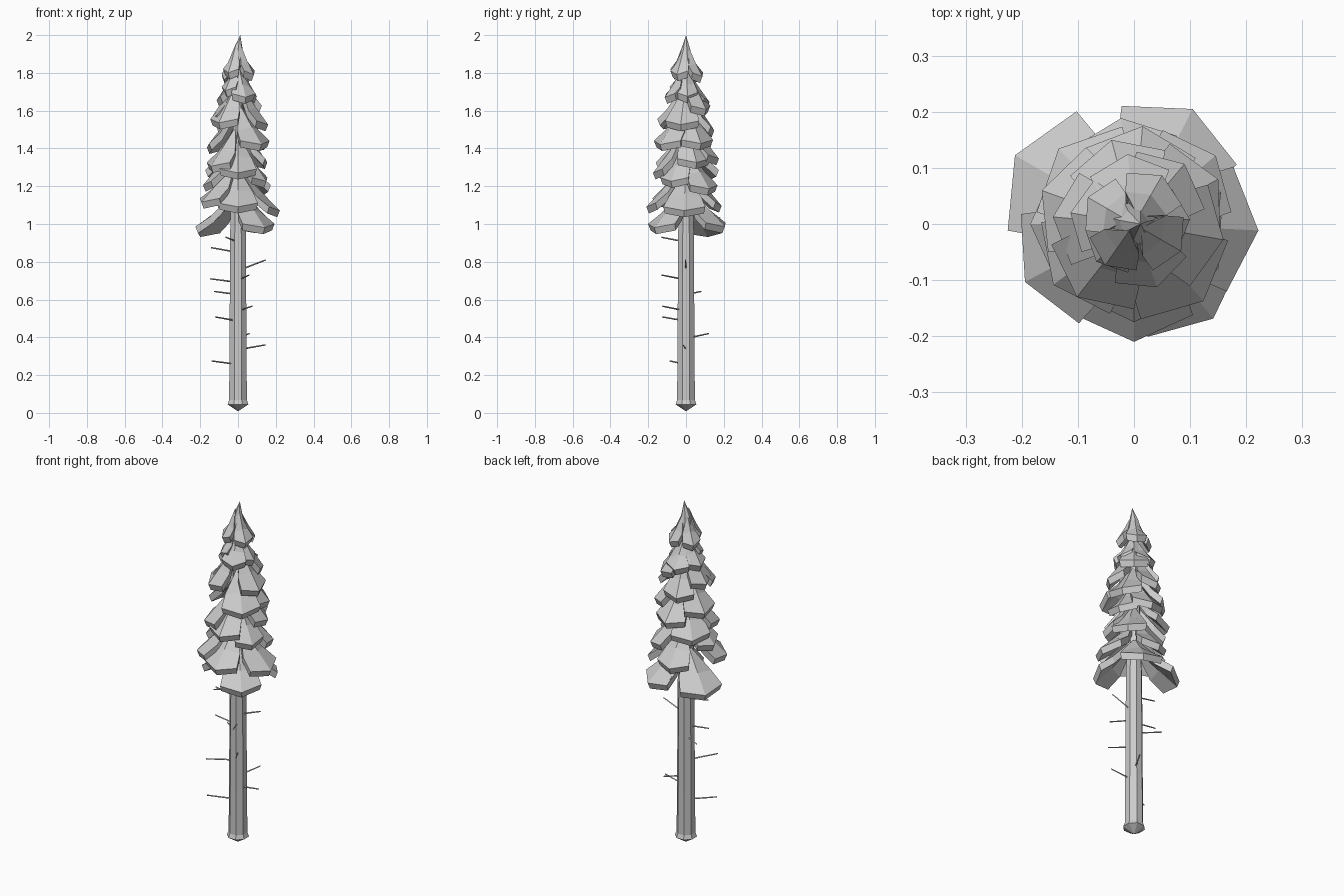
import bpy, bmesh
from math import sin, cos, pi, radians
from mathutils import Vector

if "Cube" in bpy.data.objects:
    bpy.data.objects.remove(bpy.data.objects["Cube"])


def make(name, bm):
    bmesh.ops.recalc_face_normals(bm, faces=bm.faces)
    me = bpy.data.meshes.new(name)
    bm.to_mesh(me)
    bm.free()
    ob = bpy.data.objects.new(name, me)
    bpy.context.collection.objects.link(ob)


def lathe(name, profile, n, turn=0.0, top_x=0.0):
    """Faceted solid from (radius, z) points; zero radius closes to a point."""
    bm = bmesh.new()
    rings = []
    for r, z in profile:
        if r == 0:
            rings.append([bm.verts.new((top_x if z > 1 else 0, 0, z))] * n)
        else:
            rings.append([bm.verts.new((r * cos(turn + 2 * pi * i / n),
                                        r * sin(turn + 2 * pi * i / n), z))
                          for i in range(n)])
    for a, b in zip(rings, rings[1:]):
        for i in range(n):
            j = (i + 1) % n
            bm.faces.new(list(dict.fromkeys([a[i], a[j], b[j], b[i]])))
    make(name, bm)


def bough(name, az, z, r, h=0.2, spread=33):
    """Thick drooping fan: ridge in the middle, three-cornered outer edge."""
    bm = bmesh.new()

    def layer(dr, dz):
        def p(rad, ang, zz):
            a = radians(az + ang)
            rad = max(rad + dr, 0.005)
            return bm.verts.new((rad * cos(a), rad * sin(a), zz + dz))
        top = z + 0.036
        root = p(0.015, 0, top + h)
        mid = [p(0.6 * r, s * (spread + 7), top + 0.43 * h - 0.015 * abs(s))
               for s in (-1, 0, 1)]
        end = [p(r * (1 - 0.08 * abs(s)), s * spread, top + 0.02 * abs(s))
               for s in (-1, 0, 1)]
        return root, mid, end

    up, lo = layer(0, 0), layer(-0.014, -0.035)
    for root, mid, end in (up, lo):
        for i in (0, 1):
            bm.faces.new((root, mid[i], mid[i + 1]))
            bm.faces.new((mid[i], end[i], end[i + 1], mid[i + 1]))

    def rim(s):
        root, mid, end = s
        return [root, mid[0], *end, mid[2]]
    a, b = rim(up), rim(lo)
    for i in range(6):
        j = (i + 1) % 6
        bm.faces.new((a[i], a[j], b[j], b[i]))
    make(name, bm)


def twig(name, x, y, z0, z1):
    """Thin square dead twig running outwards from the trunk."""
    out = Vector((x, y, 0)).normalized()
    a, b = out * 0.03 + Vector((0, 0, z0)), Vector((x, y, z1))
    bm = bmesh.new()
    bmesh.ops.create_cone(bm, cap_ends=True, segments=4, radius1=0.0045,
                          radius2=0.0035, depth=(b - a).length)
    bmesh.ops.transform(bm, verts=bm.verts,
                        matrix=(b - a).to_track_quat('Z', 'Y').to_matrix().to_4x4())
    bmesh.ops.translate(bm, verts=bm.verts, vec=(a + b) / 2)
    make(name, bm)


# trunk with flared foot
lathe("trunk", [(0, 0.008), (0.06, 0.045), (0.051, 0.068), (0.049, 0.3),
                (0.045, 0.95), (0.03, 1.5), (0.012, 1.85), (0, 1.9)], 8, pi / 8)

# pointed tip over the top boughs
lathe("crown_tip", [(0, 2.0), (0.026, 1.92), (0.04, 1.87), (0, 1.86)], 7, 0.2, 0.012)

# boughs: azimuth, tip height, reach
boughs = [
    (150, 0.93, 0.245), (63, 0.95, 0.23), (-50, 0.945, 0.22),
    (-3, 1.035, 0.222), (-90, 1.055, 0.21), (-152, 1.08, 0.22), (97, 1.06, 0.19),
    (40, 1.15, 0.19), (180, 1.17, 0.185), (-28, 1.19, 0.17),
    (135, 1.23, 0.19), (-90, 1.235, 0.175), (-143, 1.27, 0.18),
    (20, 1.29, 0.165), (85, 1.31, 0.175), (160, 1.37, 0.175),
    (-48, 1.385, 0.185), (28, 1.39, 0.17),
    (105, 1.46, 0.155), (-128, 1.5, 0.165), (-10, 1.49, 0.162),
    (175, 1.52, 0.145), (50, 1.57, 0.14),
    (-70, 1.635, 0.12), (170, 1.62, 0.115), (5, 1.64, 0.1), (95, 1.61, 0.125),
    (-135, 1.67, 0.095),
    (-30, 1.755, 0.097), (60, 1.745, 0.1), (150, 1.74, 0.095), (-125, 1.765, 0.09)]
for i, (az, z, r) in enumerate(boughs):
    bough(f"bough_{i + 1}", az, z, r, 0.21 if z < 1.6 else 0.16,
          33 if z < 1.2 else 38)

# dead twigs: end x, end y, root height, end height
twigs = [
    (-0.14, -0.085, 0.26, 0.275), (0.145, -0.015, 0.34, 0.36),
    (0.06, 0.12, 0.4, 0.42), (-0.12, -0.125, 0.49, 0.508),
    (0.075, -0.125, 0.545, 0.565), (-0.125, 0.08, 0.63, 0.643),
    (-0.147, 0.0, 0.695, 0.71), (0.06, -0.13, 0.71, 0.73),
    (0.147, -0.003, 0.765, 0.81), (-0.143, 0.0, 0.855, 0.875),
    (-0.065, -0.13, 0.91, 0.93), (-0.025, 0.18, 1.1, 1.03)]
for i, t in enumerate(twigs):
    twig(f"twig_{i + 1}", *t)
